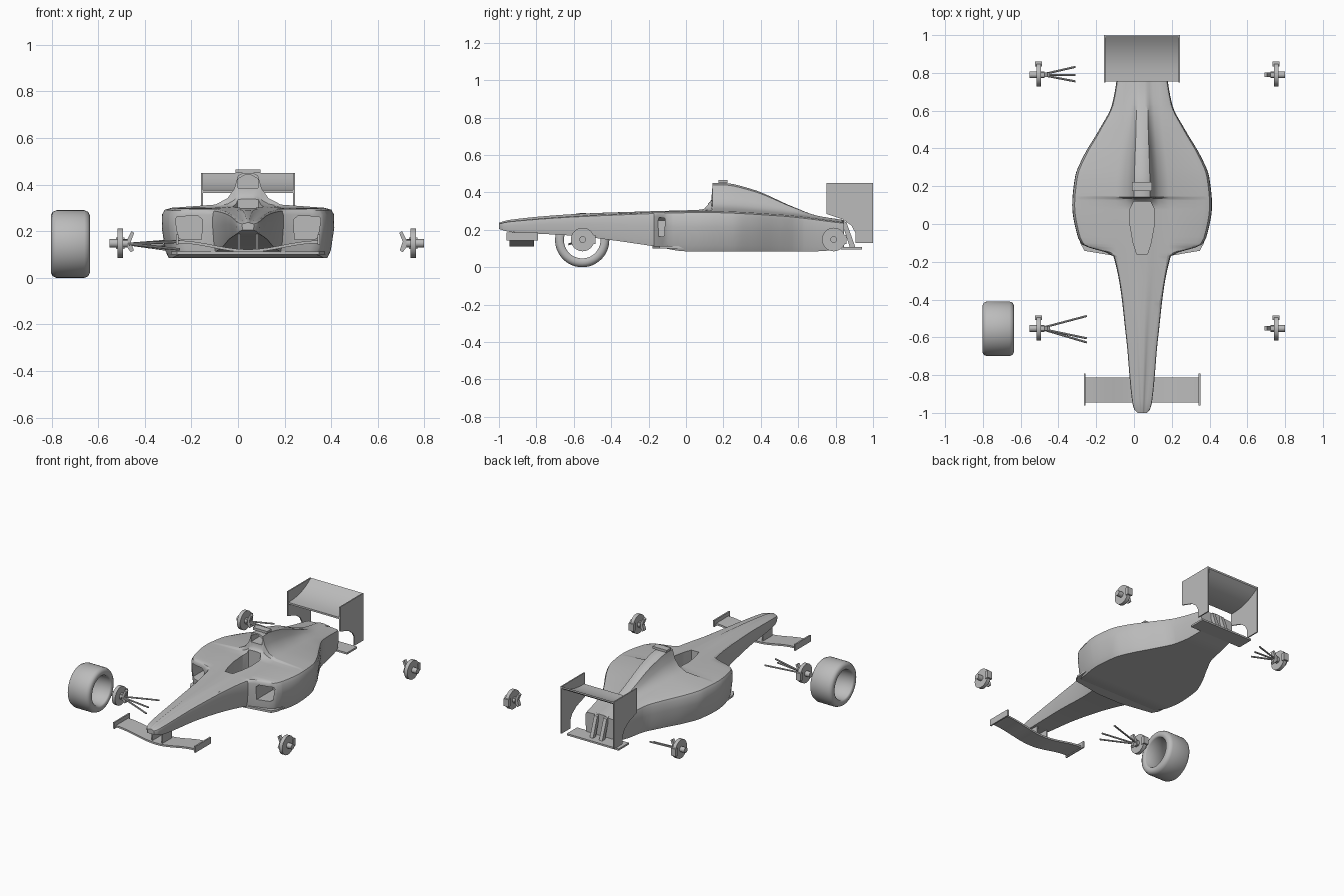
import bpy, bmesh, math
from mathutils import Vector

if "Cube" in bpy.data.objects:
    bpy.data.objects.remove(bpy.data.objects["Cube"])

CX = 0.043  # centre line of the car body

grey = bpy.data.materials.new("plain_grey")
grey.use_nodes = True
grey.diffuse_color = (0.5, 0.5, 0.5, 1)
grey.node_tree.nodes["Principled BSDF"].inputs["Base Color"].default_value = grey.diffuse_color


def shade(ob, angle):
    bpy.ops.object.select_all(action="DESELECT")
    ob.select_set(True)
    bpy.context.view_layer.objects.active = ob
    bpy.ops.object.shade_smooth_by_angle(angle=math.radians(angle))


def loft(name, rings, closed=False, smooth=None):
    """Skin a row of rings, then cap the ends or join them into a loop."""
    bm = bmesh.new()
    rows = [[bm.verts.new(p) for p in ring] for ring in rings]
    n = len(rows[0])
    pairs = list(zip(rows, rows[1:]))
    if closed:
        pairs.append((rows[-1], rows[0]))
    else:
        bm.faces.new(rows[0])
        bm.faces.new(rows[-1])
    for a, b in pairs:
        for i in range(n):
            j = (i + 1) % n
            bm.faces.new((a[i], a[j], b[j], b[i]))
    bmesh.ops.recalc_face_normals(bm, faces=bm.faces)
    mesh = bpy.data.meshes.new(name)
    bm.to_mesh(mesh)
    bm.free()
    mesh.materials.append(grey)
    ob = bpy.data.objects.new(name, mesh)
    bpy.context.collection.objects.link(ob)
    if smooth:
        shade(ob, smooth)
    return ob


def prism(name, outline, lo, hi, axis, smooth=None):
    """Extrude a 2D outline along an axis; the outline uses the other two axes in order."""
    def at(point, depth):
        coords = list(point)
        coords.insert(axis, depth)
        return coords
    return loft(name, [[at(p, d) for p in outline] for d in (lo, hi)], smooth=smooth)


def box(name, centre, size):
    (x, y, z), (a, b, c) = centre, [v / 2 for v in size]
    return prism(name, [(x - a, y - b), (x + a, y - b), (x + a, y + b), (x - a, y + b)], z - c, z + c, 2)


def rod(name, start, end, radius, sides=12):
    a, b = Vector(start), Vector(end)
    turn = (b - a).to_track_quat("Z", "Y")
    angles = [math.tau * i / sides for i in range(sides)]
    ring = [turn @ Vector((math.cos(t), math.sin(t), 0)) * radius for t in angles]
    return loft(name, [[a + v for v in ring], [b + v for v in ring]], smooth=40)


def both(half):
    """Mirror a half outline (offset, value) about the centre line."""
    return [(CX + x, v) for x, v in half] + [(CX - x, v) for x, v in reversed(half)]


def thicken(line, depth):
    """Close an open profile line into a thin outline."""
    return line + [(u, v - depth) for u, v in reversed(line)]


def cut(ob, cutter):
    cutter.hide_render = True
    mod = ob.modifiers.new("cut", "BOOLEAN")
    mod.operation, mod.solver, mod.object = "DIFFERENCE", "EXACT", cutter
    bpy.context.view_layer.objects.active = ob
    bpy.ops.object.modifier_apply(modifier=mod.name)
    bpy.data.objects.remove(cutter)


def blend(keys, y):
    """Smooth interpolation through (y, value) keys without overshoot."""
    slopes = [(b[1] - a[1]) / (b[0] - a[0]) for a, b in zip(keys, keys[1:])]
    inner = [2 * p * q / (p + q) if p * q > 0 else 0 for p, q in zip(slopes, slopes[1:])]
    tangents = slopes[:1] + inner + slopes[-1:]
    i = max(k for k in range(len(slopes)) if k == 0 or keys[k][0] <= y)
    (y0, v0), (y1, v1) = keys[i], keys[i + 1]
    d = y1 - y0
    t = (y - y0) / d
    ease = t * t * (3 - 2 * t)
    bend = t * (1 - t) * d * (tangents[i] * (1 - t) - tangents[i + 1] * t)
    return v0 + (v1 - v0) * ease + bend


# Bodywork curves along the length
width = [(-1, .025), (-.985, .04), (-.95, .051), (-.6, .085), (-.17, .152), (-.11, .315),
         (-.07, .34), (.1, .37), (.25, .355), (.35, .315), (.5, .227), (.63, .16), (.845, .122)]
bottom = [(-1, .205), (-.95, .19), (-.6, .168), (-.17, .112), (0, .085), (.7, .085), (.845, .1)]
shoulder = [(-1, .232), (-.95, .244), (-.4, .283), (.1, .301), (.5, .282), (.845, .24)]
crest = [(-1, .238), (-.95, .252), (-.6, .284), (.08, .314), (.135, .36), (.142, .45),
         (.2, .45), (.35, .418), (.57, .324), (.7, .276), (.845, .252)]
ridge = [(-1, .008), (-.6, .026), (0, .06), (.2, .058), (.5, .045), (.845, .034)]


def section(y):
    w, b, s, t, h = [blend(keys, y) for keys in (width, bottom, shoulder, crest, ridge)]
    k, c = s - b, t - s
    half = [(.92 * w, b), (.96 * w, b + .15 * k), (w, b + .6 * k), (.995 * w, s - .13 * k),
            (.965 * w, s - .04 * k), (.88 * w, s), (2.4 * h, s + .09 * c),
            (1.5 * h, s + .27 * c), (h, s + .55 * c), (.72 * h, s + .93 * c), (.35 * h, t)]
    return [(x, y, z) for x, z in both(half)]


steps = {round(-1 + i / 40, 3) for i in range(74)} | {y for y, _ in width + crest}
body = loft("bodywork", [section(y) for y in sorted(steps)])

# Cockpit opening, airbox intake and side inlets
cockpit = [(.028, -.16), (.047, -.1), (.063, -.01), (.064, .08), (.045, .118)]
cut(body, prism("cockpit_cutter", both(cockpit), .17, .5, 2))
cut(body, prism("airbox_cutter", both([(.042, .385), (.042, .425), (.012, .442)]), .1, .24, 1))
inlet = [(.2, .165), (.285, .165), (.3, .175), (.312, .25), (.305, .263), (.215, .266), (.195, .25)]
for s in (-1, 1):
    cut(body, prism("inlet_cutter", [(CX + s * x, z) for x, z in inlet], -.3, .03, 1))
shade(body, 38)

# Floor lip ahead of the side pods, rear floor and camera pod
prism("floor_lip", both([(.09, -.178), (.305, -.142), (.328, -.1), (.335, .02)]), .1, .114, 2)
box("rear_floor", (CX, .885, .102), (.39, .11, .012))
box("camera_pod", (CX, .198, .457), (.106, .047, .016))

# Rear wing with its endplates and supports
plate = [(.75, .45), (1, .45), (1, .13), (.905, .13), (.905, .185), (.885, .222), (.84, .255), (.75, .285)]
support = [(.83, .25), (.858, .24), (.905, .108), (.875, .108)]
for s in (-1, 1):
    for name, outline, offset, half in (("rear_endplate", plate, .197, .004),
                                        ("rear_support", support, .035, .012)):
        x = CX + s * offset
        prism(name, outline, x - half, x + half, 0)
chord = [(.755 + .243 * i / 8, .376 + .074 * (i / 8) ** 2.5) for i in range(9)]
prism("rear_wing", thicken(chord, .012), CX - .195, CX + .195, 0, smooth=40)

# Front wing with drooping middle
span = [(CX + .03 * i, .122 + .038 * math.sin(i * math.pi / 20) ** 2) for i in range(-10, 11)]
prism("front_wing", thicken(span, .012), -.945, -.812, 1, smooth=40)
for s in (-1, 1):
    box("front_endplate", (CX + s * .304, -.876, .164), (.01, .168, .043))
    box("nose_pylon", (CX + s * .038, -.88, .159), (.008, .1, .082))


# Hubs with brake disc, stub axle, caliper and upright
def hub(x, y, s):
    z = .148
    rod("brake_disc", (x - .012, y, z), (x + .012, y, z), .063, 32)
    rod("stub_axle", (x - s * .03, y, z), (x + s * .047, y, z), .018, 16)
    box("caliper", (x, y + .057, z), (.036, .024, .05))
    fin = [(.012, .017), (.03, .017), (.048, .052), (.06, .045), (.045, .007),
           (.058, -.03), (.045, -.038), (.03, -.018), (.012, -.018)]
    prism("upright", [(x - s * d, z + h) for d, h in fin], y - .012, y + .012, 1)


for y in (-.553, .79):
    hub(-.505, y, -1)
    hub(.752, y, 1)

# Suspension arms on the right side
arms = [(-.553, -.25, ((.066, .158), (-.052, .155), (-.074, .122))),
        (.79, -.31, ((.042, .158), (-.002, .14), (-.035, .122)))]
for y, x_end, ends in arms:
    for dy, z in ends:
        rod("suspension_arm", (-.475, y + dy / 10, .145), (x_end, y + dy, z), .0055, 8)

# Loose front tyre, open through the middle
half = [(.076, .098), (.083, .105), (.083, .125), (.076, .138), (.06, .145)]
tyre = half + [(-x, r) for x, r in reversed(half)]
turns = [math.tau * i / 48 for i in range(48)]
loft("front_tyre", [[(-.719 + x, -.555 + r * math.cos(t), .145 + r * math.sin(t)) for x, r in tyre]
                    for t in turns], closed=True, smooth=50)
